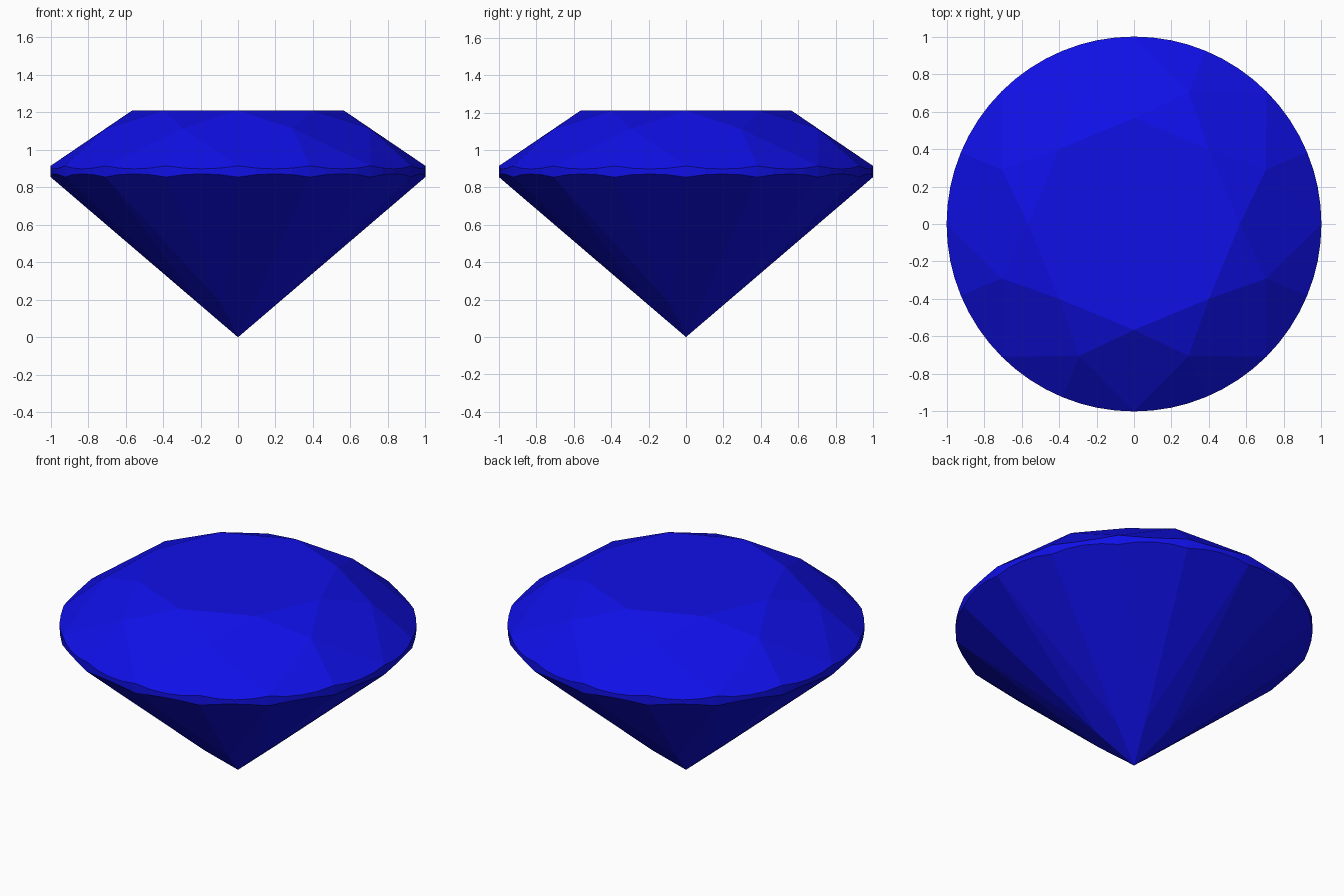
import bpy, bmesh
from math import pi, cos, sin

if "Cube" in bpy.data.objects:
    bpy.data.objects.remove(bpy.data.objects["Cube"])

TABLE_R, TABLE_Z = 0.565, 1.21      # flat top
STAR_R, STAR_Z = 0.762, 1.114       # points between the kites
GIRDLE_TOP, GIRDLE_BOTTOM = 0.915, 0.855
LOW_R = 0.22                        # where the lower facets meet
ARC = 4                             # girdle segments per small facet
STEP = pi / 8                       # 22.5 degrees

low_z = GIRDLE_BOTTOM * LOW_R * cos(STEP)
half = cos(STEP / 2)
top_slope = (STAR_Z - GIRDLE_TOP) / ((1 - STAR_R) * half)
low_slope = (GIRDLE_BOTTOM - low_z) / ((1 - LOW_R) * half)

bm = bmesh.new()


def polar(r, a, z):
    return (r * cos(a), r * sin(a), z)


def face(points):
    bm.faces.new([bm.verts.new(p) for p in points])


def arc(i, z, slope):
    """Scalloped girdle edge of small facet i, cut by its sloping plane."""
    mid = (i + 0.5) * STEP
    angles = [(i + k / ARC) * STEP for k in range(ARC + 1)]
    return [polar(1, a, z + slope * (half - cos(a - mid))) for a in angles]


# Table
face([polar(TABLE_R, 2 * i * STEP, TABLE_Z) for i in range(8)])

for i in range(8):
    a = 2 * i * STEP
    table = polar(TABLE_R, a, TABLE_Z)
    star_l = polar(STAR_R, a - STEP, STAR_Z)
    star_r = polar(STAR_R, a + STEP, STAR_Z)
    # Crown kite and star facets
    face([table, star_l, polar(1, a, GIRDLE_TOP), star_r])
    face([table, star_r, polar(TABLE_R, a + 2 * STEP, TABLE_Z)])
    # Long pavilion kite
    face([(0, 0, 0), polar(LOW_R, a + STEP, low_z), polar(1, a, GIRDLE_BOTTOM),
          polar(LOW_R, a - STEP, low_z)])

for i in range(16):
    a = (i if i % 2 else i + 1) * STEP
    top = arc(i, GIRDLE_TOP, top_slope)
    low = arc(i, GIRDLE_BOTTOM, -low_slope)
    # Upper and lower girdle facets
    face([polar(STAR_R, a, STAR_Z)] + top)
    face([polar(LOW_R, a, low_z)] + low[::-1])
    # Girdle band
    for k in range(ARC):
        face([low[k], low[k + 1], top[k + 1], top[k]])

bmesh.ops.remove_doubles(bm, verts=bm.verts[:], dist=1e-4)
bmesh.ops.recalc_face_normals(bm, faces=bm.faces[:])

mesh = bpy.data.meshes.new("cut_gem")
bm.to_mesh(mesh)
bm.free()

blue = bpy.data.materials.new("blue")
blue.diffuse_color = (0.005, 0.005, 0.8, 1)
blue.use_nodes = True
blue.node_tree.nodes["Principled BSDF"].inputs["Base Color"].default_value = blue.diffuse_color
mesh.materials.append(blue)
gem = bpy.data.objects.new("cut_gem", mesh)
bpy.context.collection.objects.link(gem)
